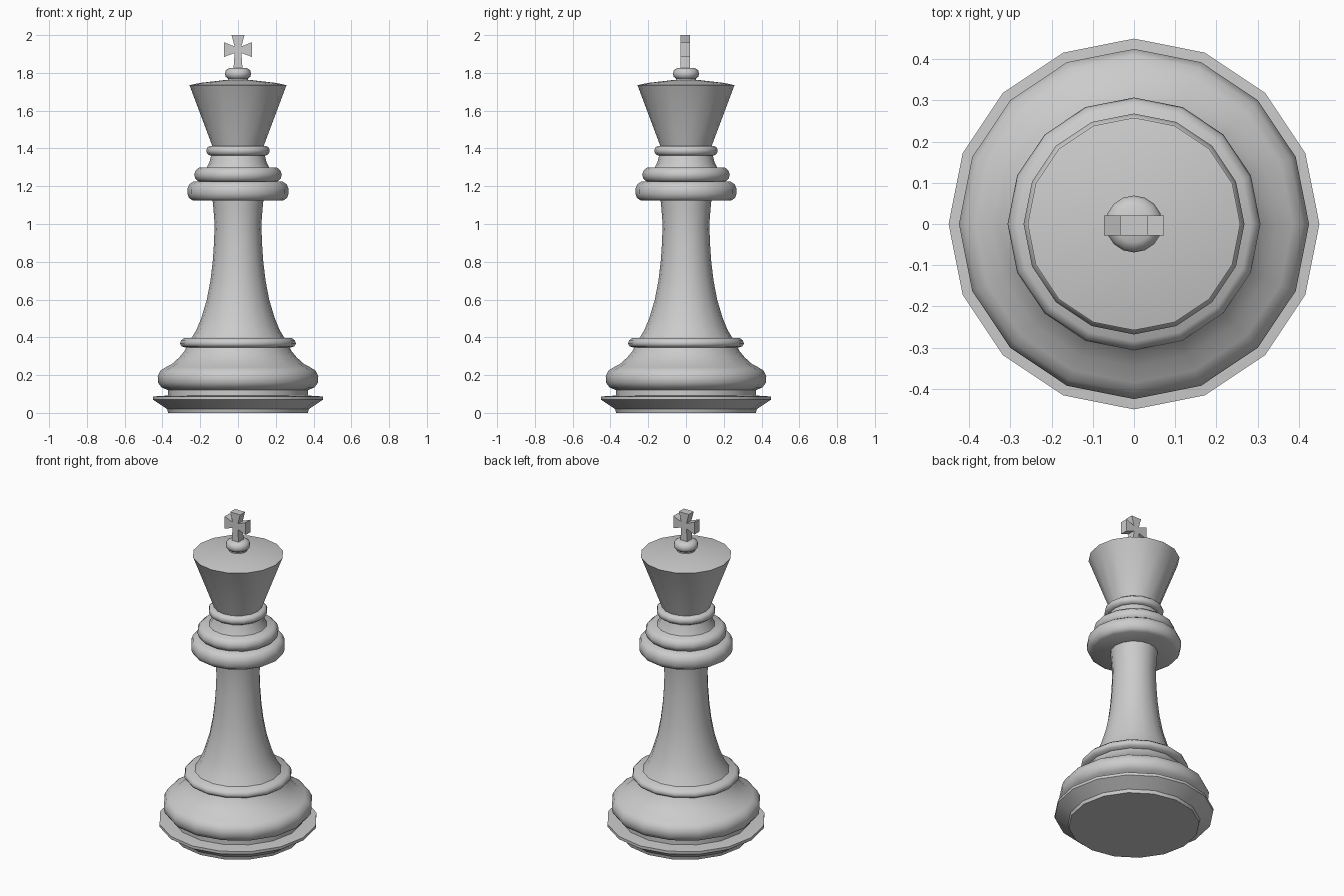
import bpy, bmesh, math

SIDES = 16


def finish(name, bm, angle):
    bmesh.ops.remove_doubles(bm, verts=bm.verts, dist=1e-5)
    bmesh.ops.recalc_face_normals(bm, faces=bm.faces)
    mesh = bpy.data.meshes.new(name)
    bm.to_mesh(mesh)
    bm.free()
    ob = bpy.data.objects.new(name, mesh)
    bpy.context.collection.objects.link(ob)
    bpy.ops.object.select_all(action='DESELECT')
    bpy.context.view_layer.objects.active = ob
    ob.select_set(True)
    bpy.ops.object.shade_smooth_by_angle(angle=math.radians(angle))
    return ob


def lathe(name, profile, angle=50):
    """Spin a closed (radius, height) profile around z."""
    bm = bmesh.new()
    pts = [(0, profile[0][1])] + profile + [(0, profile[-1][1])]
    verts = [bm.verts.new((r, 0, z)) for r, z in pts]
    edges = [bm.edges.new(p) for p in zip(verts, verts[1:])]
    bmesh.ops.spin(bm, geom=verts + edges, cent=(0, 0, 0), axis=(0, 0, 1),
                   angle=math.tau, steps=SIDES, use_merge=True)
    return finish(name, bm, angle)


# Flared foot
lathe("foot", [(0.37, 0), (0.375, 0.02), (0.45, 0.07), (0.45, 0.087), (0.37, 0.092)], 35)

# Rounded base with concave shoulder and upper ring
lathe("base", [(0.37, 0.085), (0.37, 0.12), (0.405, 0.135), (0.423, 0.16), (0.425, 0.195),
               (0.41, 0.225), (0.385, 0.24), (0.345, 0.262), (0.31, 0.295), (0.285, 0.325),
               (0.275, 0.345), (0.298, 0.352), (0.307, 0.366), (0.302, 0.382), (0.285, 0.397)])

# Tapered column
lathe("column", [(0.25, 0.39), (0.22, 0.44), (0.195, 0.5), (0.165, 0.6), (0.146, 0.7),
                 (0.134, 0.8), (0.127, 0.9), (0.124, 1.0), (0.13, 1.08), (0.135, 1.13)])

# Collar rings and neck
lathe("lower_collar", [(0.24, 1.125), (0.259, 1.137), (0.268, 1.16), (0.268, 1.185),
                       (0.258, 1.21), (0.235, 1.225)])
lathe("upper_collar", [(0.205, 1.222), (0.225, 1.238), (0.232, 1.26), (0.225, 1.283), (0.205, 1.3)])
lathe("neck", [(0.167, 1.295), (0.152, 1.325), (0.14, 1.37)])
lathe("neck_ring", [(0.15, 1.363), (0.164, 1.373), (0.168, 1.388), (0.164, 1.403), (0.15, 1.413)])

# Flared head with domed lid
lathe("head", [(0.135, 1.41), (0.15, 1.45), (0.255, 1.73), (0.258, 1.735), (0.2, 1.747),
               (0.07, 1.762)])

# Finial knob
lathe("finial", [(0.052, 1.755), (0.052, 1.77), (0.066, 1.78), (0.069, 1.797), (0.064, 1.815),
                 (0.045, 1.827)])

# Flared cross, half outline mirrored in x
half = [(0.024, 1.82), (0.018, 1.905), (0.073, 1.885), (0.073, 1.962), (0.018, 1.94), (0.034, 2.0)]
outline = half + [(-x, z) for x, z in reversed(half)]
bm = bmesh.new()
face = bm.faces.new([bm.verts.new((x, -0.028, z)) for x, z in outline])
new = bmesh.ops.extrude_face_region(bm, geom=[face])["geom"]
bmesh.ops.translate(bm, vec=(0, 0.049, 0), verts=[g for g in new if isinstance(g, bmesh.types.BMVert)])
finish("cross", bm, 20)
